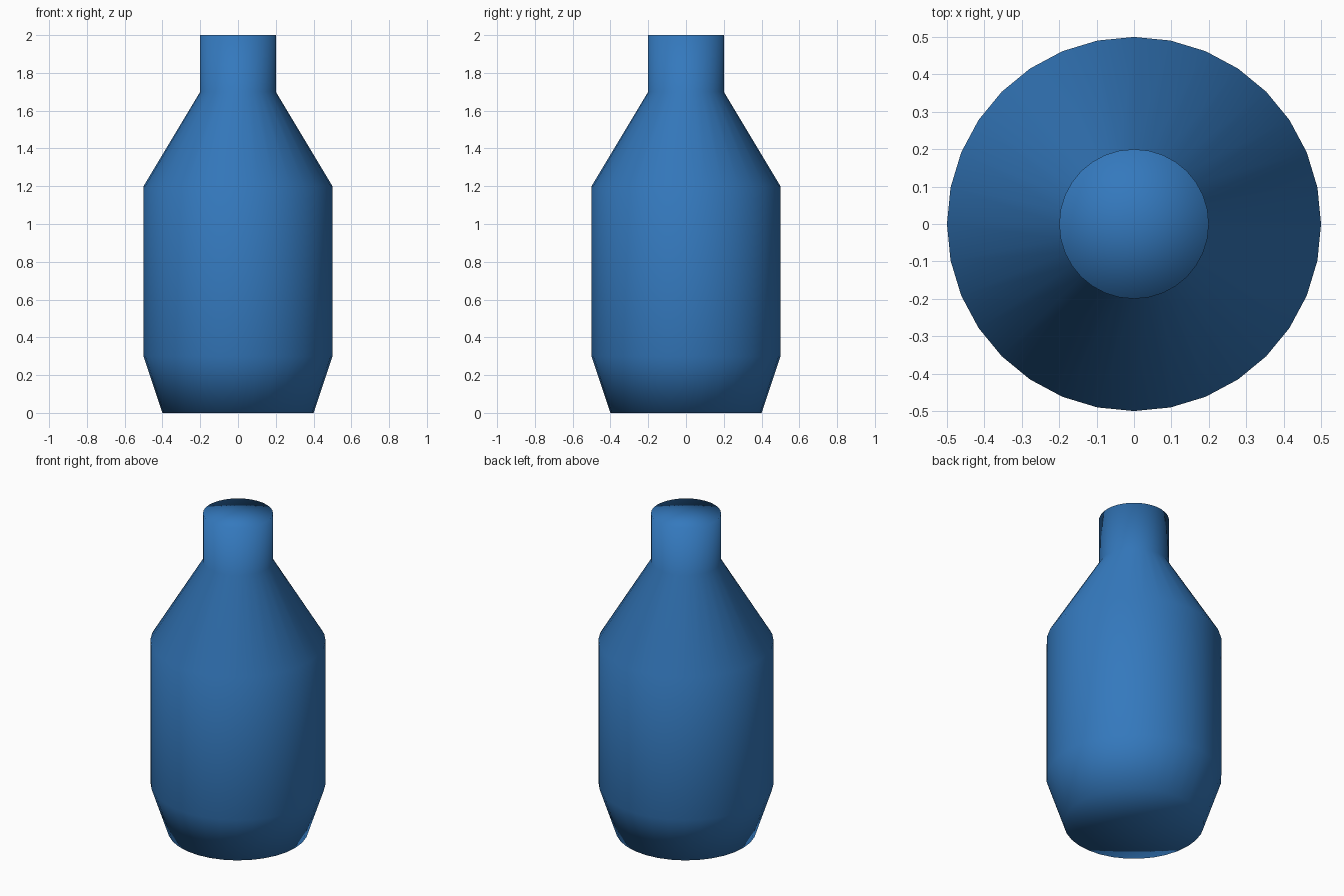
import bpy
import bmesh
import math

if "Cube" in bpy.data.objects:
    bpy.data.objects.remove(bpy.data.objects["Cube"])

SEGMENTS = 32
# Bottle outline as (radius, height), from base centre to top centre
PROFILE = [(0, 0), (0.4, 0), (0.5, 0.3), (0.5, 1.2), (0.2, 1.7), (0.2, 2.0), (0, 2.0)]

# Single blue colour
blue = bpy.data.materials.new("bottle blue")
blue.diffuse_color = (0.034, 0.19, 0.51, 1.0)
blue.use_nodes = True
blue.node_tree.nodes["Principled BSDF"].inputs["Base Color"].default_value = blue.diffuse_color


def lathe(name, profile, segments, material):
    """Spin an outline round the z axis into a closed, smooth solid."""
    bm = bmesh.new()
    verts = [bm.verts.new((r, 0, z)) for r, z in profile]
    edges = [bm.edges.new(pair) for pair in zip(verts, verts[1:])]
    bmesh.ops.spin(bm, geom=verts + edges, cent=(0, 0, 0), axis=(0, 0, 1),
                   angle=math.tau, steps=segments, use_merge=False)
    # Weld the seam and the two cap centres
    bmesh.ops.remove_doubles(bm, verts=bm.verts[:], dist=0.0005)
    bmesh.ops.recalc_face_normals(bm, faces=bm.faces[:])
    for face in bm.faces:
        face.smooth = True
    mesh = bpy.data.meshes.new(name)
    bm.to_mesh(mesh)
    bm.free()
    mesh.materials.append(material)
    obj = bpy.data.objects.new(name, mesh)
    bpy.context.collection.objects.link(obj)
    return obj


# Bottle: tapered base, straight body, sloped shoulder, neck and flat caps
lathe("bottle", PROFILE, SEGMENTS, blue)
